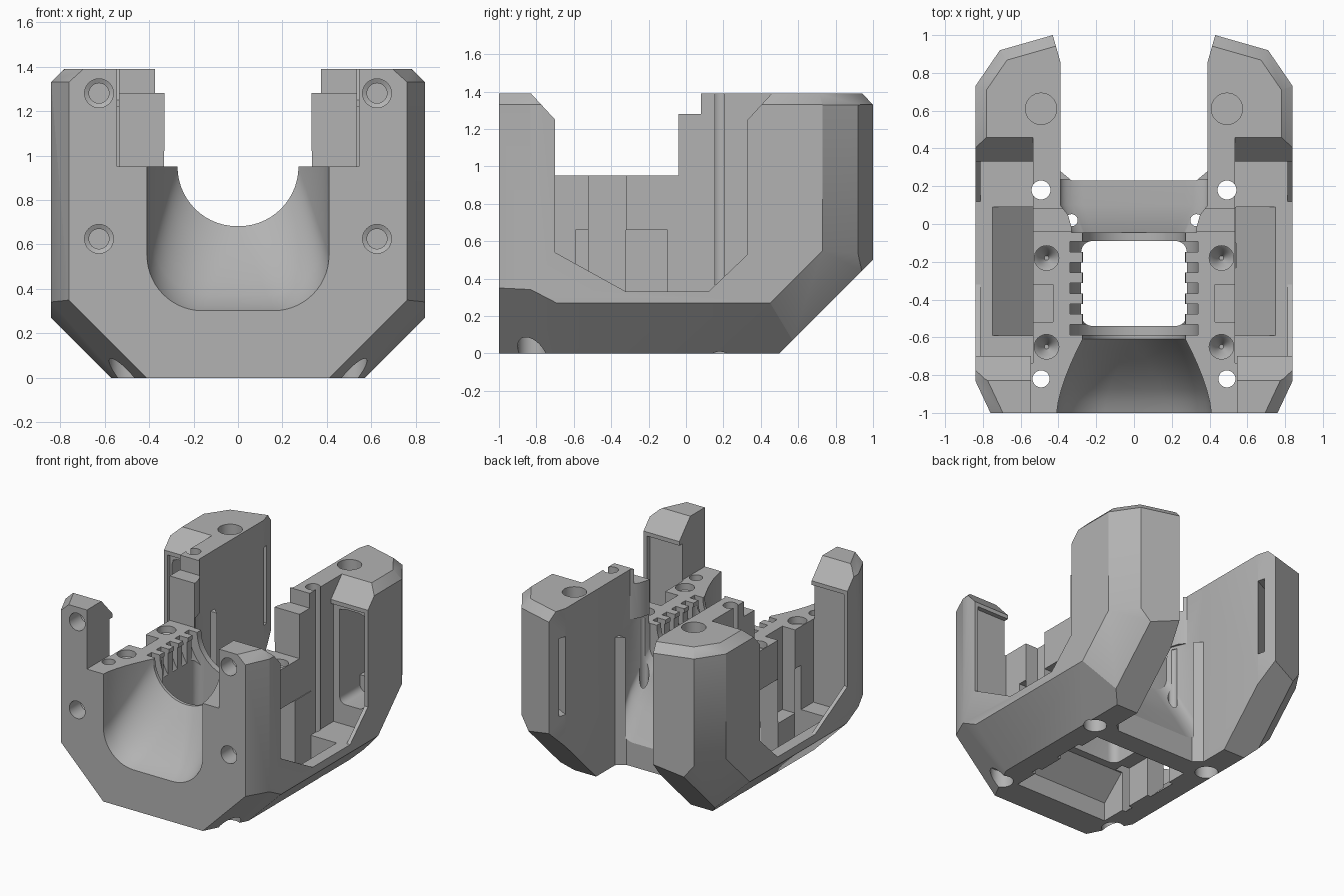
import bpy, bmesh
from math import cos, sin, pi
from mathutils import Vector

if "Cube" in bpy.data.objects:
    bpy.data.objects.remove(bpy.data.objects["Cube"])

grey = bpy.data.materials.new("mid grey plastic")
grey.use_nodes = True
grey.diffuse_color = (0.45, 0.45, 0.45, 1)
grey.node_tree.nodes["Principled BSDF"].inputs["Base Color"].default_value = grey.diffuse_color


def loft(name, rings):
    """Closed solid through rings with equal point counts."""
    bm = bmesh.new()
    loops = [[bm.verts.new(p) for p in r] for r in rings]
    n = len(loops[0])
    for a, b in zip(loops, loops[1:]):
        for i in range(n):
            bm.faces.new((a[i], a[(i + 1) % n], b[(i + 1) % n], b[i]))
    bm.faces.new(loops[0])
    bm.faces.new(loops[-1])
    bmesh.ops.recalc_face_normals(bm, faces=bm.faces)
    me = bpy.data.meshes.new(name)
    bm.to_mesh(me)
    bm.free()
    ob = bpy.data.objects.new(name, me)
    bpy.context.collection.objects.link(ob)
    return ob


def place(axis, u, v, w):
    return {"x": (w, u, v), "y": (u, w, v), "z": (u, v, w)}[axis]


def prism(name, pts, axis, a, b):
    return loft(name, [[place(axis, u, v, w) for u, v in pts] for w in (a, b)])


def rod(axis, u, v, stations, n=32):
    """Round solid of (position, radius) stations along an axis."""
    return loft("rod", [[place(axis, u + r * cos(2 * pi * i / n), v + r * sin(2 * pi * i / n), w)
                         for i in range(n)] for w, r in stations])


def box(x0, x1, y0, y1, z0, z1):
    return prism("box", [(x0, y0), (x1, y0), (x1, y1), (x0, y1)], "z", z0, z1)


def rounded(u0, u1, v0, v1, r, n=6):
    """Rounded rectangle profile."""
    pts = []
    for k, (u, v) in enumerate(((u1 - r, v1 - r), (u0 + r, v1 - r), (u0 + r, v0 + r), (u1 - r, v0 + r))):
        for i in range(n + 1):
            t = (k + i / n) * pi / 2
            pts.append((u + r * cos(t), v + r * sin(t)))
    return pts


def trough(y, cx, cz, r, top, n=14):
    """U-shaped section, open upward."""
    pts = [(cx + r, y, top)]
    for side in (1, -1):
        for i in range(n + 1):
            t = pi / 2 * i / n if side > 0 else pi / 2 * (1 + i / n)
            pts.append((side * cx + r * cos(t), y, cz - r * sin(t)))
    return pts + [(-cx - r, y, top)]


# Outer shell: convex block trimmed by chamfer planes
half = [(0.76, -1), (0.84, -0.83), (0.84, 0.73), (0.71, 0.92), (0.43, 1)]
body = prism("bracket_body", half + [(-x, y) for x, y in reversed(half)], "z", 0, 1.39)
chamfers = [  # normal, offset
    ((1, 0, -1), 0.57), ((1, -0.52, -1), 0.93), ((0, 1, -1), 0.5),
    ((1.6, 1, -1), 1.524), ((1, 0, 1), 2.17), ((0.275, 0.96, 1), 2.408),
    ((0.825, 0.565, 1), 2.435), ((0.905, -0.426, 1), 2.444)]
bm = bmesh.new()
bm.from_mesh(body.data)
for (nx, ny, nz), d in chamfers:
    for s in (1, -1):
        n = Vector((s * nx, ny, nz))
        bmesh.ops.bisect_plane(bm, geom=bm.verts[:] + bm.edges[:] + bm.faces[:], dist=1e-5,
                               plane_co=n * (d / n.length_squared), plane_no=n, clear_outer=True)
        bmesh.ops.holes_fill(bm, edges=[e for e in bm.edges if e.is_boundary])
bmesh.ops.recalc_face_normals(bm, faces=bm.faces)
bm.to_mesh(body.data)
bm.free()
body.data.materials.append(grey)


def cut(tool, mirror=False):
    """Subtract a tool, optionally also its mirror image, then discard it."""
    tool.hide_render = True
    bpy.context.view_layer.objects.active = body
    for side in (1, -1) if mirror else (1,):
        if side < 0:
            for v in tool.data.vertices:
                v.co.x = -v.co.x
            tool.data.flip_normals()
        mod = body.modifiers.new("cut", "BOOLEAN")
        mod.object, mod.operation, mod.solver = tool, "DIFFERENCE", "EXACT"
        bpy.ops.object.modifier_apply(modifier=mod.name)
    bpy.data.objects.remove(tool)


# Space above the platform and the stepped rear supports
cut(box(-0.545, 0.545, -1.1, -0.04, 0.95, 1.5))
cut(box(-0.545, 0.545, -0.1, 0.08, 1.28, 1.5))
gap = [(0.33, -0.1), (0.33, -0.02), (0.35, 0.05), (0.39, 0.1), (0.39, 0.3)]
cut(prism("upper_gap", gap + [(-x, y) for x, y in reversed(gap)], "z", 0.95, 1.5))
# Gap between the rear arms
gap = [(0.33, 0.23), (0.39, 0.28), (0.39, 0.86), (0.436, 1.02)]
cut(prism("arm_gap", gap + [(-x, y) for x, y in reversed(gap)], "z", -0.1, 1.5))
# Side pockets: shaped outline in the outer rim, deeper flat-floored recess behind it
cut(prism("side_pocket", [(-0.93, 1.5), (-0.7, 1.25), (-0.7, 0.54), (-0.32, 0.33), (0.12, 0.33),
                          (0.33, 0.53), (0.33, 1.25), (0.56, 1.5)], "x", 0.535, 1), True)
cut(box(0.535, 0.812, -0.735, 0.36, 0.33, 1.22), True)
# Front bowl, ribbed channel and rear scoop
bowl = []
for i in range(7):
    s = (i / 6) ** 1.5
    bowl.append(trough(-1.005 + 0.395 * i / 6, 0.16 - 0.156 * s, 0.55 + 0.4 * s, 0.25 + 0.018 * s, 1.1))
cut(loft("front_bowl", bowl))
cut(loft("channel", [trough(y, 0.004, 0.95, 0.268, 1.02) for y in (-0.63, -0.02)]))
for i in range(5):
    y = -0.56 + 0.11 * i
    cut(loft("rib_groove", [trough(y + d, 0.004, 0.95, 0.336, 1.02) for d in (-0.027, 0.027)]))
cut(loft("rear_scoop", [trough(-0.045, 0.21, 0.78, 0.12, 1.02), trough(0.1, 0.27, 0.51, 0.12, 1.02),
                        trough(0.235, 0.27, 0.29, 0.12, 1.02)]))

# Lower chamber and its floor opening
cut(prism("centre_hole", rounded(-0.28, 0.28, -0.54, -0.09, 0.06), "z", -0.1, 0.92))
cut(prism("floor_opening", [(-0.78, -0.1), (-0.78, 0.14), (-0.6, 0.3), (-0.09, 0.3),
                            (0.07, 0.2), (0.07, -0.1)], "x", -0.39, 0.39))
# Slanted side ducts, split by a web carrying a nut recess
cut(prism("duct_mouth", [(0.75, 0.33), (0.75, 0.66), (0.535, 0.66), (0.535, 0.115)],
          "y", -0.59, 0.09), True)
for y0, y1 in ((-0.59, -0.52), (-0.32, -0.09)):
    cut(prism("duct", [(0.54, 0.66), (0.33, 0.66), (0.33, 0.3), (0.27, 0.3), (0.27, -0.1),
                       (0.32, -0.1), (0.54, 0.12)], "y", y0, y1), True)
cut(prism("duct_end", [(0.54, 0.66), (0.42, 0.66), (0.42, 0), (0.54, 0.12)], "y", -0.1, 0.09), True)
cut(box(0.43, 0.56, -0.52, -0.32, 0.33, 1), True)

# Curved air passage in each rear arm, from the window to the inner slot
cut(prism("arm_passage", [(0.585, 0.3), (0.79, 0.3), (0.785, 0.65), (0.66, 0.86), (0.38, 0.92),
                          (0.38, 0.866), (0.585, 0.76)], "z", 0.6, 1.18), True)
cut(prism("arm_window", rounded(0.585, 0.795, 0.48, 1.19, 0.05), "y", 0.3, 0.6), True)

# Screw holes
for y, r in ((-0.82, 0.045), (0.18, 0.05)):
    cut(rod("z", 0.492, y, [(-0.1, r), (1.5, r)]), True)
    cut(rod("z", 0.5, y, [(-0.1, 0.08), (0.13, 0.08)]), True)
for y in (-0.65, -0.18):
    cut(rod("z", 0.463, y, [(0.8, 0.012), (0.88, 0.045), (0.9, 0.065), (1, 0.065)]), True)
for z in (0.625, 1.28):
    cut(rod("y", 0.625, z, [(-1.1, 0.065), (-0.87, 0.065), (-0.86, 0.045), (-0.8, 0.045)]), True)
cut(rod("z", 0.33, 0.02, [(-0.1, 0.032), (1, 0.032)]), True)
cut(rod("z", 0.492, 0.61, [(1.15, 0.083), (1.5, 0.083)]), True)

# Shading
bpy.ops.object.select_all(action="DESELECT")
body.select_set(True)
bpy.context.view_layer.objects.active = body
bpy.ops.object.shade_smooth_by_angle(angle=0.5)
